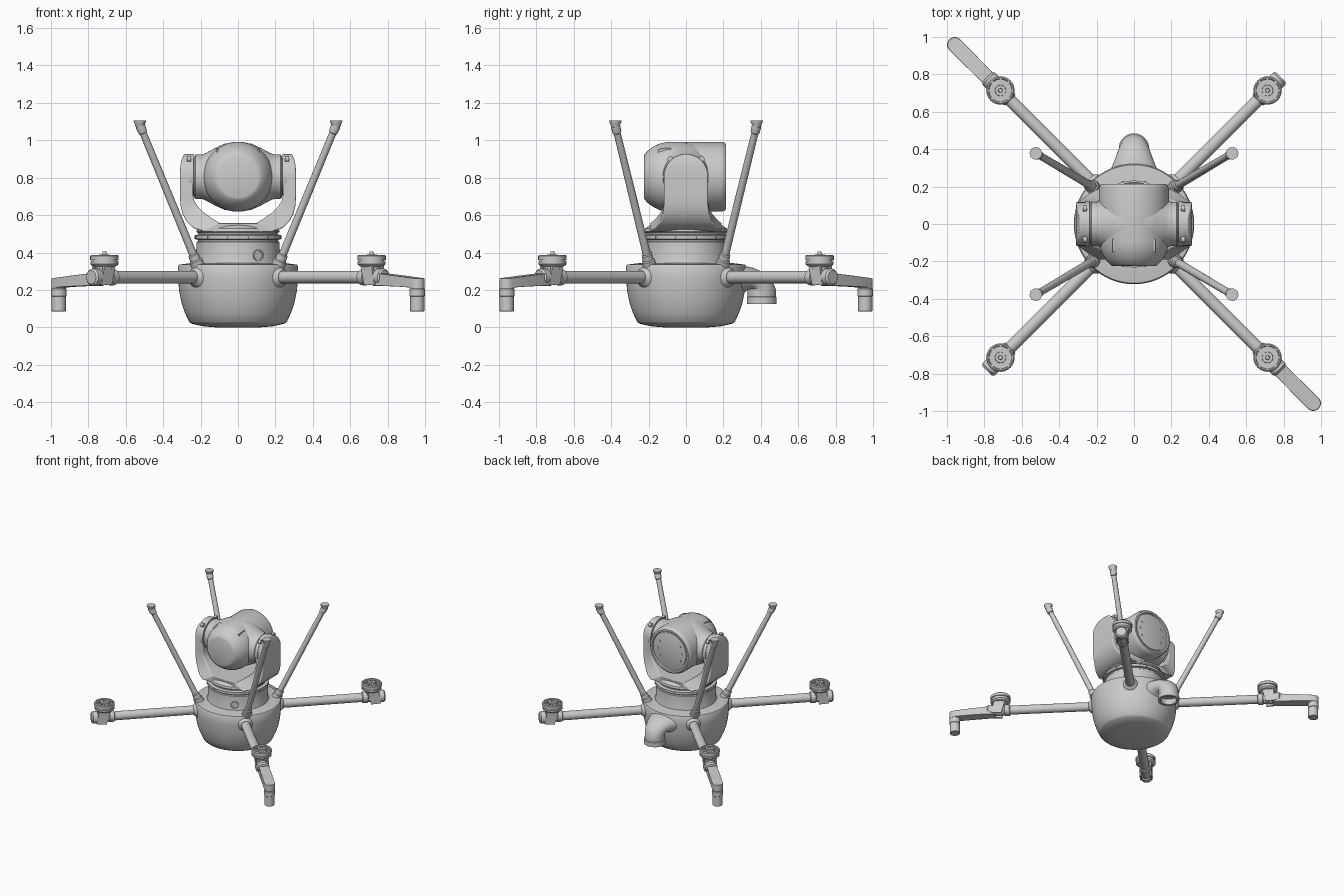
import bpy, bmesh
from math import sin, cos, pi, radians
from mathutils import Vector as V


def loft(name, rings, bevel=0.0):
    """Skin a list of equal-length point rings and cap both ends."""
    bm = bmesh.new()
    vs = [[bm.verts.new(p) for p in ring] for ring in rings]
    n = len(rings[0])
    for a, b in zip(vs, vs[1:]):
        for i in range(n):
            j = (i + 1) % n
            bm.faces.new((a[i], a[j], b[j], b[i]))
    bm.faces.new(vs[0])
    bm.faces.new(vs[-1])
    bmesh.ops.recalc_face_normals(bm, faces=bm.faces)
    me = bpy.data.meshes.new(name)
    bm.to_mesh(me)
    bm.free()
    ob = bpy.data.objects.new(name, me)
    bpy.context.collection.objects.link(ob)
    if bevel:
        m = ob.modifiers.new("bevel", 'BEVEL')
        m.width, m.segments, m.limit_method = bevel, 3, 'ANGLE'
        m.angle_limit = radians(50)
    bpy.context.view_layer.objects.active = ob
    bpy.ops.object.select_all(action='DESELECT')
    ob.select_set(True)
    bpy.ops.object.shade_smooth_by_angle(angle=radians(32))
    return ob


def turned(name, origin, axis, profile, n=32):
    """Revolve (distance, radius) pairs around an axis."""
    o, d = V(origin), V(axis).normalized()
    u = d.orthogonal().normalized()
    w = d.cross(u)
    return loft(name, [[o + d * t + (u * cos(2 * pi * i / n) + w * sin(2 * pi * i / n)) * r
                        for i in range(n)] for t, r in profile])


def rod(name, p, q, r, r2=None, n=24):
    d = V(q) - V(p)
    return turned(name, p, d, [(0, r), (d.length, r if r2 is None else r2)], n)


Z = (0, 0, 1)

# Bowl-shaped hull and collar
turned("hull", (0, 0, 0), Z, [(0, .12), (.006, .19), (.02, .25), (.03, .262), (.08, .285), (.13, .302),
       (.19, .314), (.26, .321), (.325, .322), (.335, .316), (.345, .24)], 64)
turned("collar", (0, 0, 0), Z, [(.33, .235), (.36, .225), (.455, .222), (.46, .215), (.468, .215),
       (.472, .232), (.492, .232), (.497, .21), (.51, .21)], 64)
turned("yoke_base", (0, 0, 0), Z, [(.505, .215), (.512, .222), (.528, .218), (.545, .195), (.55, .17)], 64)
for i in range(12):
    a = 2 * pi * (i + .5) / 12
    c = V((cos(a), sin(a), 0))
    rod("collar_screw", c * .225 + V((0, 0, .482)), c * .236 + V((0, 0, .482)), .007, n=10)

# Front button on the collar
c = V((.48, -.877, 0))
turned("collar_button", c * .2 + V((0, 0, .385)), c, [(0, .03), (.034, .03), (.034, .022), (.028, .022)])

# U-shaped yoke: outer x, z, inner x, z, half depth
side = []
for deg in (83, 70, 55, 40, 25, 12, 0):
    s, k = sin(radians(deg)), cos(radians(deg))
    z = .81 + .117 * s
    side.append((.31 - .022 * s ** 3, z, .24 + .012 * s ** 3, z, .117 * k))
side += [(.31, .70, .24, .705, .117), (.307, .65, .233, .675, .118), (.296, .605, .215, .645, .124),
         (.274, .565, .18, .612, .138), (.24, .532, .135, .58, .165), (.19, .512, .10, .558, .19)]


def yoke_ring(s, m):
    xo, zo, xi, zi, h = s
    return [(m * xo, -h, zo), (m * xo, h, zo), (m * xi, h, zi), (m * xi, -h, zi)]


loft("yoke", [yoke_ring(s, 1) for s in side] + [yoke_ring(s, -1) for s in reversed(side)], .012)

# Camera head, its rear lens plate and side fairings
HEAD = (0, 0, .805)
turned("camera_head", HEAD, (0, 1, 0), [(-.225, .112), (-.222, .12), (-.205, .14), (-.175, .161), (-.14, .178),
       (-.10, .186), (.185, .187), (.205, .182), (.215, .172), (.215, .158), (.203, .154), (.203, .145)], 64)
turned("lens_plate", HEAD, (0, 1, 0), [(.19, .145), (.208, .145), (.21, .14)], 64)
for k in range(2):
    for i in range(3):
        a = pi * k + (i - 1) * .55
        p = V((cos(a) * .11, .205, .805 + sin(a) * .11))
        rod("lens_screw", p, p + V((0, .008, 0)), .008, n=10)
for m in (-1, 1):
    turned("head_fairing", HEAD, (m, 0, 0), [(.02, .184), (.07, .177), (.12, .155), (.17, .128), (.195, .118),
           (.228, .118), (.234, .112), (.234, .1), (.26, .1)], 48)
    turned("pivot_disc", HEAD, (m, 0, 0), [(.237, .112), (.237, .122), (.262, .122), (.262, .11)], 48)
    for y in (-1, 1):
        rod("pivot_bolt", (m * .25, y * .083, .9), (m * .272, y * .083, .9), .016, n=12)
    # raised slots on top of the head
    loft("head_slot", [[(m * .11 + sx * .006, y, .805 + dz) for sx, dz in
                        ((-1, .13), (1, .13), (1, h), (-1, h))]
                       for y, h in ((-.15, .145), (-.13, .152), (-.08, .154))])

# Rear elbow nozzle: y, z, tilt, half width, half height
rings = []
for y, z, t, w, h in ((.22, .235, 0, .17, .10), (.29, .25, 8, .125, .082), (.33, .25, 22, .108, .074),
                      (.365, .243, 42, .094, .07), (.39, .228, 65, .083, .073), (.405, .205, 90, .075, .075),
                      (.405, .165, 90, .075, .075), (.405, .162, 90, .081, .08), (.405, .126, 90, .081, .08),
                      (.405, .126, 90, .06, .06), (.405, .17, 90, .058, .058)):
    t = radians(t)
    rings.append([(w * cos(a), y + h * sin(a) * sin(t), z + h * sin(a) * cos(t))
                  for a in (2 * pi * i / 36 for i in range(36))])
loft("rear_nozzle", rings)

for sx in (-1, 1):
    for sy in (-1, 1):
        d = V((sx, sy, 0)).normalized()
        side_v = V((-d.y, d.x, 0))

        def at(r, z, s=0):
            return d * r + side_v * s + V((0, 0, z))

        # Arm, hull socket and end clamp
        rod("rotor_arm", at(.25, .268), at(1.04, .268), .034)
        turned("arm_socket", at(.27, .268), d, [(0, .056), (.048, .054), (.062, .044), (.07, .036)])
        turned("arm_clamp", at(.935, .268), d, [(0, .036), (.005, .043), (.04, .043), (.045, .038), (.125, .038),
               (.13, .046), (.165, .046), (.175, .036)])

        # Motor pedestal, motor bell, spokes and hub
        for s in (-1, 1):
            loft("motor_bracket", [[at(r, z, s * .04 + o) for r, z in
                                    ((.97, .335), (1.055, .335), (1.075, .23), (1.0, .225))]
                                   for o in (-.006, .006)])
        turned("motor", at(1.01, 0), Z, [(.30, .045), (.325, .05), (.33, .068), (.338, .075), (.352, .075),
               (.353, .07), (.36, .07), (.361, .076), (.382, .076), (.388, .07), (.388, .064), (.382, .06),
               (.382, .03), (.39, .028), (.39, .012), (.405, .01)])
        for i in range(8):
            a = 2 * pi * i / 8
            c = V((cos(a), sin(a), 0))
            e = V((-sin(a), cos(a), 0)) * .006
            o = at(1.01, 0)
            loft("motor_spoke", [[o + c * r - e + V((0, 0, .378)), o + c * r + e + V((0, 0, .378)),
                                  o + c * r + e + V((0, 0, .388)), o + c * r - e + V((0, 0, .388))]
                                 for r in (.02, .066)])

        # Landing legs on two opposite arms
        if sx * sy < 0:
            bar = [(1.05, .034, .222, .295), (1.11, .038, .222, .287), (1.24, .04, .218, .275),
                   (1.355, .04, .212, .264)]
            bar += [(1.355 + .04 * sin(radians(a)), .04 * cos(radians(a)), .212, .262) for a in (25, 50, 70, 85)]
            loft("landing_bar", [[at(r, b, -w), at(r, b, w), at(r, t, w), at(r, t, -w)] for r, w, b, t in bar], .006)
            turned("landing_leg", at(1.355, 0), Z, [(.085, .034), (.088, .038), (.165, .038), (.168, .041),
                   (.205, .041), (.208, .038), (.225, .038)])

        # Slanted antenna, base socket and cap
        p, q = V((sx * .215, sy * .195, .33)), V((sx * .522, sy * .377, 1.075))
        rod("antenna_rod", p, q, .022, .019, 20)
        k = (q - p).normalized()
        turned("antenna_socket", p - k * .01, k, [(0, .036), (.04, .036), (.045, .029), (.075, .028), (.08, .022)])
        turned("antenna_tip", q - k * .04, k, [(0, .02), (.004, .024), (.035, .026), (.045, .024)], 20)
        turned("antenna_cap", (sx * .525, sy * .378, 0), Z, [(1.07, .022), (1.085, .026), (1.096, .032), (1.106, .033)], 24)
